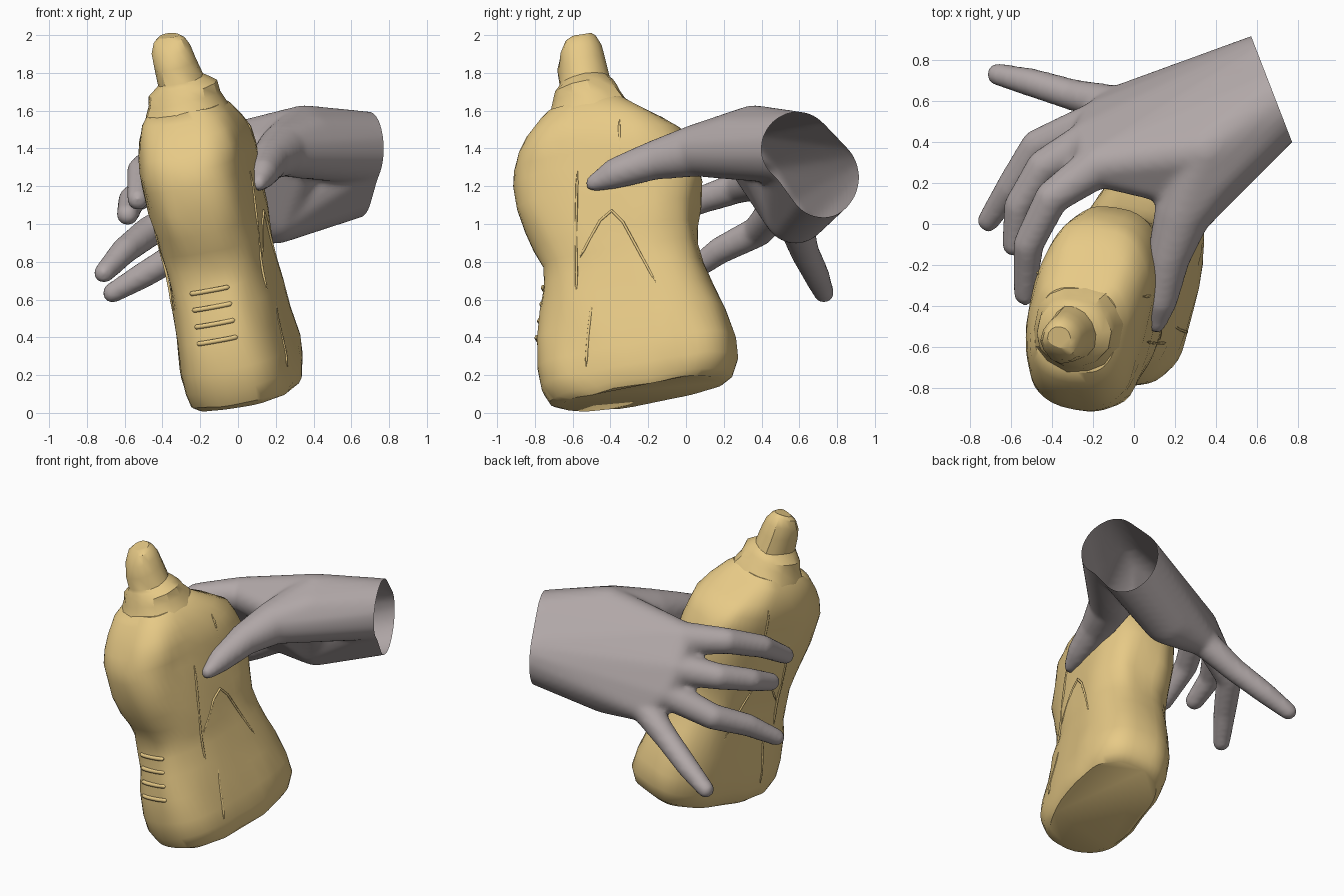
import bpy, bmesh, math
from mathutils import Vector, noise

if "Cube" in bpy.data.objects:
    bpy.data.objects.remove(bpy.data.objects["Cube"])


def material(name, rgb):
    m = bpy.data.materials.new(name)
    m.diffuse_color = (*rgb, 1)
    m.use_nodes = True
    m.node_tree.nodes["Principled BSDF"].inputs["Base Color"].default_value = m.diffuse_color
    return m


def finish(name, bm, mat, angle):
    bmesh.ops.recalc_face_normals(bm, faces=bm.faces)
    me = bpy.data.meshes.new(name)
    bm.to_mesh(me)
    bm.free()
    ob = bpy.data.objects.new(name, me)
    bpy.context.collection.objects.link(ob)
    me.materials.append(mat)
    bpy.ops.object.select_all(action='DESELECT')
    ob.select_set(True)
    bpy.context.view_layer.objects.active = ob
    bpy.ops.object.shade_smooth_by_angle(angle=math.radians(angle))
    return ob


ochre = material("ochre", (0.8, 0.59, 0.24))
skin = material("skin_grey", (0.44, 0.39, 0.39))

# Leaning bottle frame: axis up the bottle, wide across its broad face, thin through it
base = Vector((0.05, -0.25, 0.115))
axis = Vector((-0.213, -0.149, 1)).normalized()
wide = Vector((0.21, 0.98, 0))
wide = (wide - axis * wide.dot(axis)).normalized()
thin = wide.cross(axis)
POWER = 2.8

# Rows: height along axis, front extent, back extent, half thickness
BODY = [(-.02, -.42, .45, .25), (.01, -.475, .50, .275), (.09, -.51, .54, .295), (.20, -.515, .55, .295),
        (.36, -.49, .52, .28), (.5, -.445, .475, .275), (.62, -.415, .44, .27), (.72, -.405, .43, .27),
        (.82, -.43, .435, .275), (.92, -.47, .465, .28), (1.05, -.50, .495, .285), (1.18, -.50, .485, .285),
        (1.25, -.485, .47, .285), (1.33, -.445, .43, .285), (1.41, -.39, .34, .27), (1.49, -.31, .22, .235),
        (1.53, -.25, .17, .20)]
CAP = [(1.44, -.27, .17, .21), (1.48, -.28, .20, .235), (1.53, -.25, .18, .215), (1.58, -.225, .15, .19),
       (1.63, -.21, .13, .185), (1.66, -.19, .11, .15), (1.68, -.18, .09, .125), (1.77, -.165, .075, .11),
       (1.84, -.15, .065, .105), (1.89, -.12, .04, .085), (1.91, -.09, .02, .06)]


def row_at(s):
    for a, b in zip(BODY, BODY[1:]):
        if s <= b[0]:
            k = (s - a[0]) / (b[0] - a[0])
            return [p + (q - p) * k for p, q in zip(a, b)]
    return BODY[-1]


def ring_point(row, ang, power=POWER):
    s, lo, hi, t = row
    c, d = math.cos(ang), math.sin(ang)
    w = (lo + hi) / 2 + (hi - lo) / 2 * math.copysign(abs(c) ** (2 / power), c)
    v = t * math.copysign(abs(d) ** (2 / power), d)
    return base + axis * (s * 1.02) + wide * w + thin * v


def loft(name, rows, sides, power, rough, angle):
    bm = bmesh.new()
    rings = []
    for row in rows:
        ring = []
        for i in range(sides):
            p = ring_point(row, math.tau * i / sides, power)
            ring.append(bm.verts.new(p + rough * noise.noise_vector(p * 6)))
        rings.append(ring)
    for a, b in zip(rings, rings[1:]):
        for i in range(sides):
            j = (i + 1) % sides
            bm.faces.new((a[i], a[j], b[j], b[i]))
    bm.faces.new(rings[0])
    bm.faces.new(rings[-1])
    return finish(name, bm, ochre, angle)


loft("bottle_body", BODY, 48, POWER, 0.015, 35)
loft("bottle_cap", CAP, 14, 2.2, 0.025, 30)


# Thin raised seams and grip ridges that follow the bottle surface
def ridge(name, pts, radius):
    cu = bpy.data.curves.new(name, 'CURVE')
    cu.dimensions = '3D'
    cu.bevel_depth = radius
    cu.bevel_resolution = 1
    cu.use_fill_caps = True
    sp = cu.splines.new('POLY')
    sp.points.add(len(pts) - 1)
    for q, p in zip(sp.points, pts):
        q.co = (*p, 1)
        q.radius = 1
    sp.points[0].radius = sp.points[-1].radius = 0.3
    cu.materials.append(ochre)
    bpy.context.collection.objects.link(bpy.data.objects.new(name, cu))


def on_side(s, w, side):
    row = row_at(s)
    f = (w - (row[1] + row[2]) / 2) / ((row[2] - row[1]) / 2)
    ang = math.acos(math.copysign(abs(f) ** (POWER / 2), f))
    return ring_point(row, side * ang)


SEAMS = {"arch_seam": [(.70, -.16), (.87, -.02), (.91, .05), (.84, .10), (.48, .23)],
         "front_seam": [(.50, -.21), (.83, -.16), (1.15, -.10)],
         "shoulder_seam": [(1.18, .14), (1.38, .16)],
         "lower_seam": [(.12, -.21), (.30, -.17), (.45, -.13)]}
for label, side in (("right", 1), ("left", -1)):
    for name, path in SEAMS.items():
        pts = []
        for a, b in zip(path, path[1:]):
            pts += [on_side(a[0] + (b[0] - a[0]) * k / 5, a[1] + (b[1] - a[1]) * k / 5, side) for k in range(5)]
        pts.append(on_side(*path[-1], side))
        ridge(f"{name}_{label}", pts, 0.007)
for n in range(4):
    row = row_at(0.36 + 0.085 * n)
    ridge(f"grip_ridge_{n + 1}", [ring_point(row, math.pi + 0.035 * k) for k in range(-8, 9)], 0.014)

# Hand: rounded hulls around spheres (x, y, z, radius), fused into one surface
INDEX = [(-.17, .29, 1.39, .11), (-.40, .13, 1.375, .084), (-.515, -.10, 1.28, .075), (-.53, -.34, 1.13, .058)]
MIDDLE = [(-.20, .41, 1.24, .11), (-.44, .28, 1.195, .085), (-.56, .09, 1.13, .074), (-.585, -.10, 1.05, .06)]
RING = [(-.18, .50, 1.10, .10), (-.47, .38, .96, .083), (-.60, .18, .86, .073), (-.71, .015, .74, .055)]
PINKY = [(-.08, .58, 1.00, .095), (-.30, .63, .85, .077), (-.50, .69, .73, .07), (-.665, .73, .635, .055)]
THUMB = [(.24, .06, 1.39, .14), (.17, -.16, 1.34, .105), (.13, -.37, 1.27, .083), (.11, -.49, 1.215, .045)]
WRIST = [(.70, .60, 1.40, .195), (.64, .72, 1.25, .21)]
HEEL = (.20, .58, 1.07, .175)
BACK = (.35, .36, 1.475, .155)
MOUND = (.38, .25, 1.43, .155)


def add_hull(target, spheres):
    bm = bmesh.new()
    for x, y, z, r in spheres:
        ball = bmesh.ops.create_icosphere(bm, subdivisions=3, radius=r)["verts"]
        bmesh.ops.translate(bm, verts=ball, vec=(x, y, z))
    bmesh.ops.delete(bm, geom=bm.edges[:], context='EDGES_FACES')
    bmesh.ops.convex_hull(bm, input=bm.verts[:])
    bmesh.ops.delete(bm, geom=[v for v in bm.verts if not v.link_faces], context='VERTS')
    bmesh.ops.recalc_face_normals(bm, faces=bm.faces)
    tmp = bpy.data.meshes.new("tmp")
    bm.to_mesh(tmp)
    bm.free()
    target.from_mesh(tmp)
    bpy.data.meshes.remove(tmp)


parts = [WRIST + [INDEX[0], MIDDLE[0], BACK], WRIST + [MIDDLE[0], RING[0], HEEL],
         WRIST + [RING[0], PINKY[0], HEEL], [INDEX[0], MIDDLE[0], HEEL, BACK],
         WRIST[:1] + [BACK, MOUND, THUMB[0]], [INDEX[0], BACK, (.17, .20, 1.40, .10), (0, .25, 1.37, .10)]]
for digit in (INDEX, MIDDLE, RING, PINKY, THUMB):
    parts += [[a, b] for a, b in zip(digit, digit[1:])]
bm = bmesh.new()
for spheres in parts:
    add_hull(bm, spheres)
hand = finish("hand", bm, skin, 60)
remesh = hand.modifiers.new("fuse", 'REMESH')
remesh.mode = 'VOXEL'
remesh.voxel_size = 0.018
soften = hand.modifiers.new("soften", 'SMOOTH')
soften.factor = 0.5
soften.iterations = 8
fused = bpy.data.meshes.new_from_object(hand.evaluated_get(bpy.context.evaluated_depsgraph_get()))
bpy.data.objects.remove(hand)

# Cut the wrist open
bm = bmesh.new()
bm.from_mesh(fused)
bmesh.ops.bisect_plane(bm, geom=bm.verts[:] + bm.edges[:] + bm.faces[:], plane_co=(.67, .66, 1.32),
                       plane_no=(.93, .36, 0), clear_outer=True)
finish("hand", bm, skin, 60)
